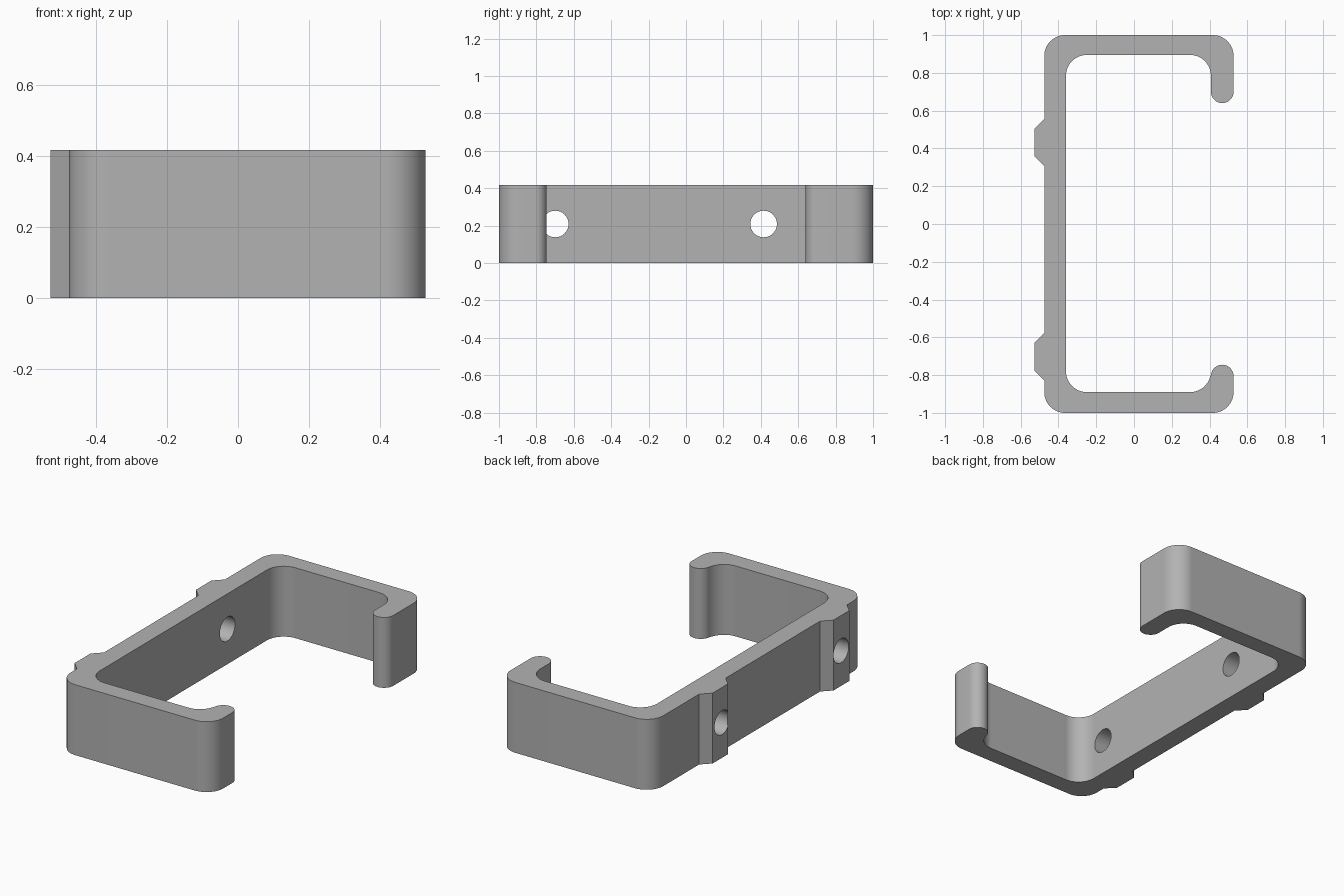
import bpy, bmesh
from math import cos, sin, radians, pi
from mathutils import Matrix

cube = bpy.data.objects.get("Cube")
if cube:
    bpy.data.objects.remove(cube)

HEIGHT = 0.417
STEPS = 14
R = 0.11          # corner radius
TIP = 0.06        # rounded lip end radius
BACK = -0.475     # rear face of the plate

grey = bpy.data.materials.new("plain grey")
grey.use_nodes = True
grey.diffuse_color = (0.45, 0.45, 0.45, 1)
grey.node_tree.nodes["Principled BSDF"].inputs["Base Color"].default_value = (0.45, 0.45, 0.45, 1)


def arc(x, y, r, start, end):
    angles = [radians(start + (end - start) * i / STEPS) for i in range(STEPS + 1)]
    return [(x + r * cos(a), y + r * sin(a)) for a in angles]


def pad(top, flat_top, flat_bottom, bottom):
    return [(BACK, top), (-0.527, flat_top), (-0.527, flat_bottom), (BACK, bottom)]


def make_object(name, bm):
    bmesh.ops.recalc_face_normals(bm, faces=bm.faces)
    mesh = bpy.data.meshes.new(name)
    bm.to_mesh(mesh)
    bm.free()
    mesh.materials.append(grey)
    obj = bpy.data.objects.new(name, mesh)
    bpy.context.collection.objects.link(obj)
    return obj


# Clip outline, counter-clockwise from the front outer corner
outline = (
    arc(0.417, -0.89, R, 270, 360)
    + arc(0.467, -0.805, TIP, 0, 180)         # short front lip
    + arc(0.297, -0.78, R, 350, 270)
    + arc(-0.25, -0.78, R, 270, 180)
    + arc(-0.25, 0.785, R, 180, 90)
    + arc(0.297, 0.785, R, 90, 0)
    + arc(0.467, 0.70, TIP, 180, 360)         # long rear lip
    + arc(0.417, 0.89, R, 0, 90)
    + arc(BACK + R, 0.89, R, 90, 180)
    + pad(0.556, 0.504, 0.36, 0.307)
    + pad(-0.576, -0.628, -0.776, -0.829)
    + arc(BACK + R, -0.89, R, 180, 270)
)

bm = bmesh.new()
base = bm.faces.new([bm.verts.new((x, y, 0)) for x, y in outline])
walls = bmesh.ops.extrude_face_region(bm, geom=[base])
top_verts = [v for v in walls["geom"] if isinstance(v, bmesh.types.BMVert)]
bmesh.ops.translate(bm, verts=top_verts, vec=(0, 0, HEIGHT))
clip = make_object("mounting_clip", bm)

# Screw holes through the plate and pads
bm = bmesh.new()
for y in (0.415, -0.699):
    bmesh.ops.create_cone(
        bm, cap_ends=True, segments=48, radius1=0.071, radius2=0.071, depth=0.4,
        matrix=Matrix.Translation((-0.45, y, HEIGHT / 2)) @ Matrix.Rotation(pi / 2, 4, "Y"))
cutter = make_object("screw_hole_cutter", bm)
cutter.hide_render = True
cutter.hide_set(True)

holes = clip.modifiers.new("screw_holes", "BOOLEAN")
holes.operation = "DIFFERENCE"
holes.solver = "EXACT"
holes.object = cutter
bpy.context.view_layer.objects.active = clip
clip.select_set(True)
bpy.ops.object.modifier_apply(modifier=holes.name)
bpy.data.objects.remove(cutter)

# Smooth rounds with crisp edges and clean flats
bpy.ops.object.shade_smooth_by_angle(angle=radians(30))
normals = clip.modifiers.new("clean_flats", "WEIGHTED_NORMAL")
normals.keep_sharp = True
